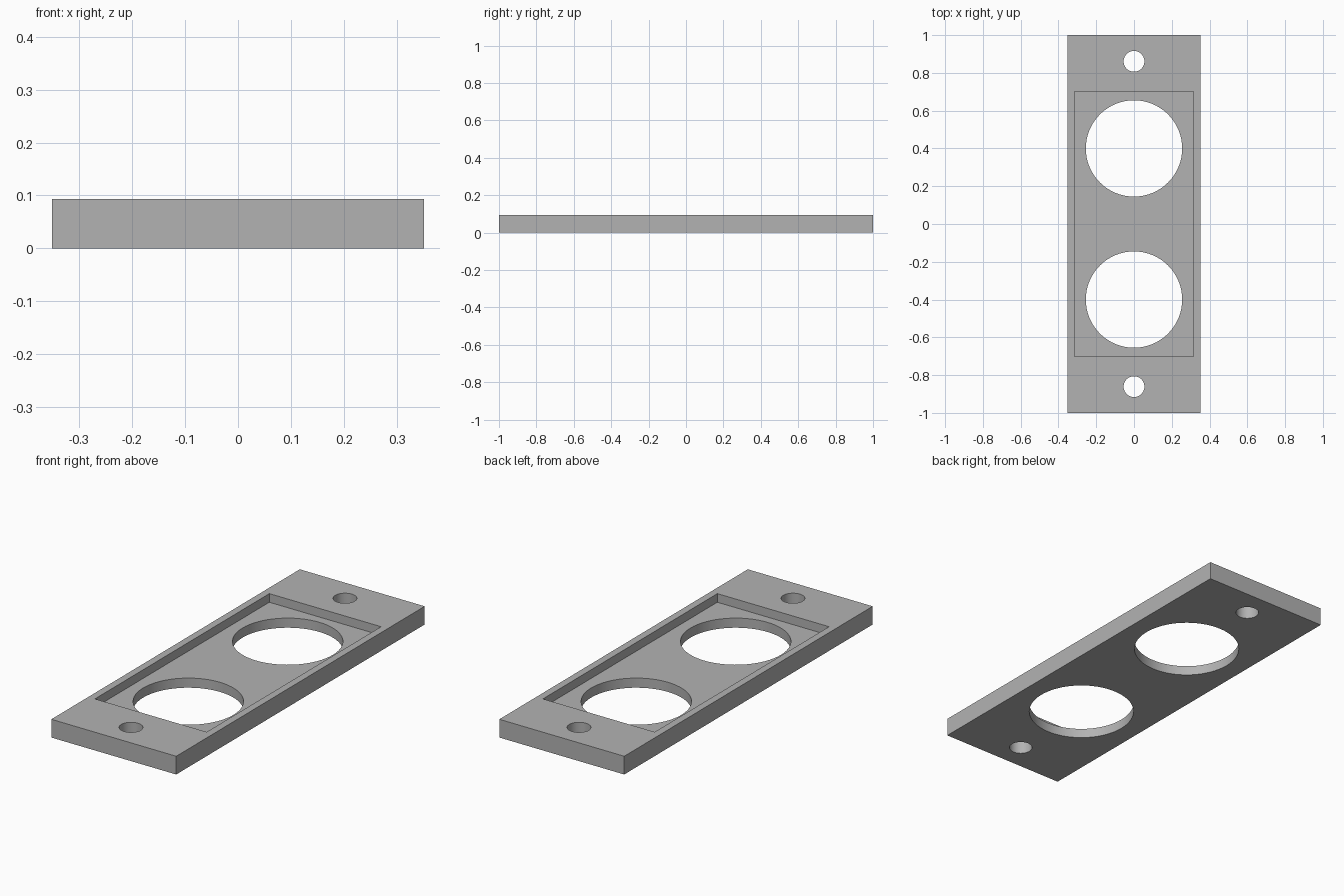
import bpy
import math

# Remove the default cube
cube = bpy.data.objects.get("Cube")
if cube:
    bpy.data.objects.remove(cube, do_unlink=True)

HALF_WIDTH, HALF_LENGTH, THICKNESS = 0.352, 1.0, 0.093
FLOOR = 0.049


def box(name, half_x, half_y, bottom, top):
    bpy.ops.mesh.primitive_cube_add(size=2, location=(0, 0, (bottom + top) / 2))
    obj = bpy.context.object
    obj.name = name
    obj.scale = (half_x, half_y, (top - bottom) / 2)
    bpy.ops.object.transform_apply(location=True, rotation=True, scale=True)
    return obj


def cylinder(name, radius, y):
    bpy.ops.mesh.primitive_cylinder_add(vertices=64, radius=radius, depth=1, location=(0, y, 0))
    obj = bpy.context.object
    obj.name = name
    return obj


# Flat plate
plate = box("mounting_plate", HALF_WIDTH, HALF_LENGTH, 0, THICKNESS)
grey = bpy.data.materials.new("grey")
grey.use_nodes = True
colour = (0.45, 0.45, 0.45, 1)
grey.diffuse_color = colour
grey.node_tree.nodes["Principled BSDF"].inputs["Base Color"].default_value = colour
plate.data.materials.append(grey)

# Recessed pocket, two large openings and two screw holes
cutters = [box("pocket_cutter", 0.315, 0.702, FLOOR, THICKNESS + 0.1)]
for side in (-1, 1):
    cutters.append(cylinder("opening_cutter", 0.255, side * 0.4))
    cutters.append(cylinder("screw_hole_cutter", 0.055, side * 0.861))

bpy.ops.object.select_all(action="DESELECT")
plate.select_set(True)
bpy.context.view_layer.objects.active = plate
for cutter in cutters:
    cutter.hide_render = True
    cut = plate.modifiers.new(cutter.name, "BOOLEAN")
    cut.operation = "DIFFERENCE"
    cut.solver = "EXACT"
    cut.object = cutter
    bpy.ops.object.modifier_apply(modifier=cut.name)
    bpy.data.objects.remove(cutter, do_unlink=True)

# Round hole walls, crisp edges
bpy.ops.object.shade_smooth_by_angle(angle=math.radians(30))
